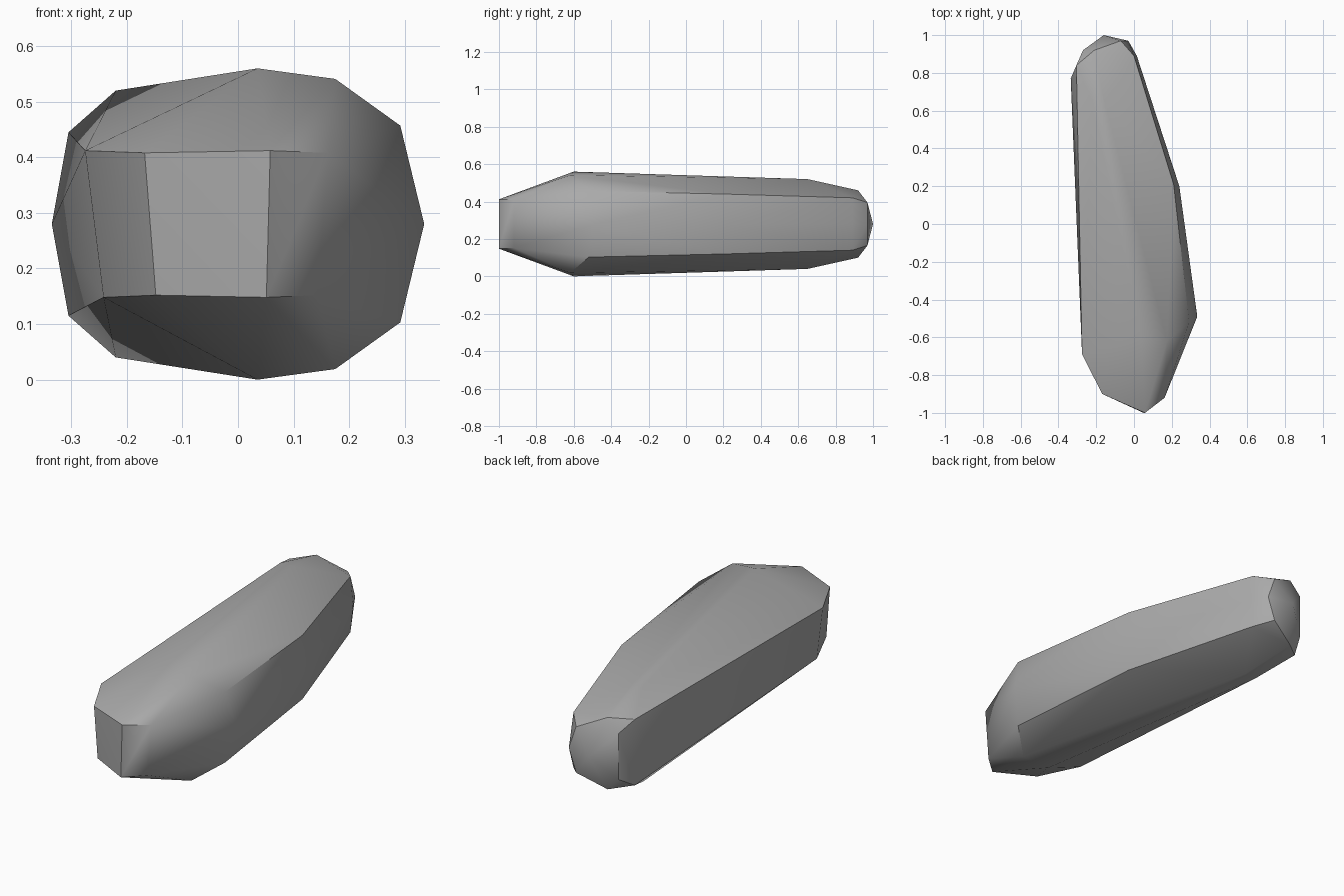
import bpy
import bmesh
import math

# Remove the default cube
default_cube = bpy.data.objects.get("Cube")
if default_cube:
    bpy.data.objects.remove(default_cube, do_unlink=True)

HEIGHT = 0.56

# Stone material
stone = bpy.data.materials.new("stone grey")
stone.use_nodes = True
stone_color = (0.4, 0.4, 0.4, 1)
stone.diffuse_color = stone_color
stone.node_tree.nodes["Principled BSDF"].inputs["Base Color"].default_value = stone_color

# Corners of the blunt front end
front_rim = [
    (-0.275, -0.69, 0.412),
    (-0.168, -0.9, 0.408),
    (0.058, -1, 0.412),
    (0.162, -0.92, 0.408),
]

# Corners of the crown and upper shoulders
upper_body = [
    (0.035, -0.6, 0.56),
    (0.175, -0.62, 0.541),
    (0.292, -0.52, 0.457),
    (0.21, 0.21, 0.44),
    (-0.22, 0.65, 0.52),
    (-0.155, 0.65, 0.52),
    (-0.305, 0.84, 0.445),
]

# Corners of the rounded back end
back_rim = [
    (0, 0.89, 0.42),
    (-0.07, 0.97, 0.395),
    (-0.21, 0.92, 0.46),
    (-0.27, 0.92, 0.395),
]

# Widest line around the middle of the stone
waist = [
    (0.335, -0.49, 0.28),
    (0.24, 0.2, 0.28),
    (0.015, 0.89, 0.28),
    (-0.03, 0.97, 0.28),
    (-0.16, 1, 0.28),
    (-0.335, 0.77, 0.28),
]


def flipped(points, narrowing=1):
    """Repeat upper corners on the underside."""
    return [(x * narrowing, y, HEIGHT - z) for x, y, z in points]


def hull_object(name, points, material):
    """Wrap a faceted skin around the given corners."""
    bm = bmesh.new()
    for point in points:
        bm.verts.new(point)
    result = bmesh.ops.convex_hull(bm, input=bm.verts[:])
    loose = {v for v in result["geom_interior"] + result["geom_unused"]
             if isinstance(v, bmesh.types.BMVert) and not v.link_faces}
    bmesh.ops.delete(bm, geom=list(loose), context='VERTS')
    bmesh.ops.recalc_face_normals(bm, faces=bm.faces[:])
    mesh = bpy.data.meshes.new(name)
    bm.to_mesh(mesh)
    bm.free()
    mesh.materials.append(material)
    obj = bpy.data.objects.new(name, mesh)
    bpy.context.collection.objects.link(obj)
    return obj


# Long boulder
corners = front_rim + upper_body + back_rim + waist
corners += flipped(front_rim, narrowing=0.88)
corners += flipped(upper_body) + flipped(back_rim)
boulder = hull_object("boulder", corners, stone)

# Soft facets with crisp main edges
bpy.ops.object.select_all(action='DESELECT')
boulder.select_set(True)
bpy.context.view_layer.objects.active = boulder
bpy.ops.object.shade_smooth_by_angle(angle=math.radians(30))
